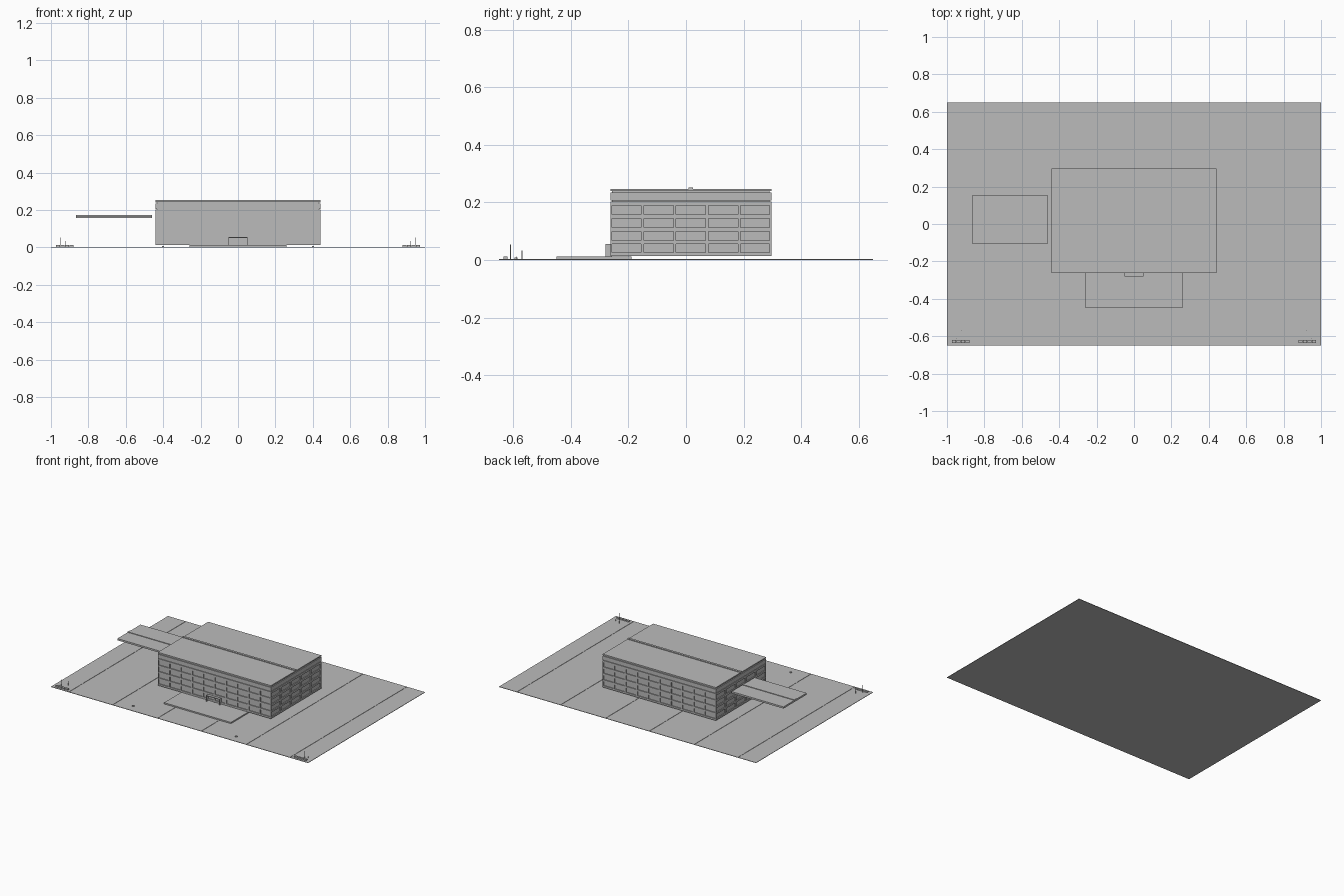
import bpy
import bmesh
from mathutils import Matrix, Vector

old = bpy.data.objects.get("Cube")
if old:
    bpy.data.objects.remove(old, do_unlink=True)

gray = bpy.data.materials.new("light_gray")
gray.use_nodes = True
color = (0.5, 0.5, 0.5, 1)
gray.diffuse_color = color
gray.node_tree.nodes["Principled BSDF"].inputs["Base Color"].default_value = color


def boxes(name, spans):
    """One object made of boxes, each given as x, y and z ranges."""
    bm = bmesh.new()
    for span in spans:
        low, high = Vector([s[0] for s in span]), Vector([s[1] for s in span])
        size = high - low
        place = Matrix.Translation((low + high) / 2) @ Matrix.Diagonal((*size, 1))
        bmesh.ops.create_cube(bm, size=1, matrix=place)
    mesh = bpy.data.meshes.new(name)
    bm.to_mesh(mesh)
    bm.free()
    mesh.materials.append(gray)
    obj = bpy.data.objects.new(name, mesh)
    bpy.context.collection.objects.link(obj)
    return obj


# Ground sheet and paving strips separated by narrow joints
GROUND = 0.003
Y_EDGE = (-0.65, 0.65)
boxes("ground_base", [((-1, 1), Y_EDGE, (0, 0.001))])
joints = [-1, -0.86, -0.52, -0.17, 0.17, 0.52, 0.86, 1]
strips = []
for a, b in zip(joints, joints[1:]):
    left = a if a == -1 else a + 0.0015
    right = b if b == 1 else b - 0.0015
    strips.append(((left, right), Y_EDGE, (0.001, GROUND)))
boxes("paving_strips", strips)

# Entrance terrace
boxes("entrance_terrace", [((-0.26, 0.26), (-0.45, -0.19), (GROUND, 0.012))])

# Recessed glazed core of the building
X0, X1, Y0, Y1 = -0.44, 0.44, -0.263, 0.297
Z0, Z1 = 0.014, 0.247
D = 0.006
boxes("window_glazing", [((X0 + D, X1 - D), (Y0 + D, Y1 - D), (Z0, Z1 - 0.004))])

# Floor bands wrapping all four sides
bands = [(Z0, 0.026), (0.056, 0.068), (0.099, 0.113), (0.144, 0.158),
         (0.189, 0.203), (0.206, 0.234)]
ring = []
for z in bands:
    ring += [((X0, X1), (Y0, Y0 + D), z), ((X0, X1), (Y1 - D, Y1), z),
             ((X0, X0 + D), (Y0 + D, Y1 - D), z), ((X1 - D, X1), (Y0 + D, Y1 - D), z)]
boxes("floor_bands", ring)


# Piers between the window bays
def bay_lines(start, end, count, half):
    step = (end - start) / count
    for i in range(count + 1):
        c = start + i * step
        yield max(start, c - half), min(end, c + half)


window_rows = [(low[1], high[0]) for low, high in zip(bands[:4], bands[1:5])]
piers = []
for z in window_rows:
    for x in bay_lines(X0, X1, 10, 0.005):
        piers += [(x, (Y0, Y0 + D), z), (x, (Y1 - D, Y1), z)]
    for y in bay_lines(Y0, Y1, 5, 0.005):
        piers += [((X0, X0 + D), y, z), ((X1 - D, X1), y, z)]
boxes("window_piers", piers)

# Roof slab with its central ridge strip
boxes("roof_slab", [((X0, X1), (Y0, Y1), (0.239, Z1))])
boxes("roof_ridge", [((X0, X1), (0.008, 0.024), (Z1, 0.252))])

# Entrance porch with side walls and a door divider
porch_y = (-0.28, Y0 + D)
boxes("entrance_porch", [
    ((-0.052, 0.052), porch_y, (0.05, 0.055)),
    ((-0.052, -0.048), porch_y, (0.012, 0.05)),
    ((0.048, 0.052), porch_y, (0.012, 0.05)),
    ((-0.002, 0.002), (Y0 - 0.002, Y0 + D), (0.012, 0.05)),
])

# Free side canopy with a matching ridge
boxes("side_canopy", [((-0.865, -0.46), (-0.105, 0.152), (0.157, 0.169))])
boxes("canopy_ridge", [((-0.865, -0.46), (0.01, 0.032), (0.169, 0.173))])

# Corner planters, poles and kerb bollards, mirrored left and right
for side, word in ((-1, "right"), (1, "left")):
    def mirrored(a, b):
        return tuple(sorted((side * a, side * b)))

    boxes(word + "_planter", [
        (mirrored(0.88 + i * 0.024, 0.902 + i * 0.024), (-0.635, -0.62), (GROUND, 0.012))
        for i in range(4)])
    boxes(word + "_poles", [
        (mirrored(x - 0.001, x + 0.001), (y - 0.001, y + 0.001), (GROUND, top))
        for x, y, top in ((0.947, -0.61, 0.053), (0.92, -0.57, 0.033), (0.96, -0.59, 0.012))])
    boxes(word + "_bollard", [(mirrored(0.395, 0.407), (-0.596, -0.586), (GROUND, 0.008))])
